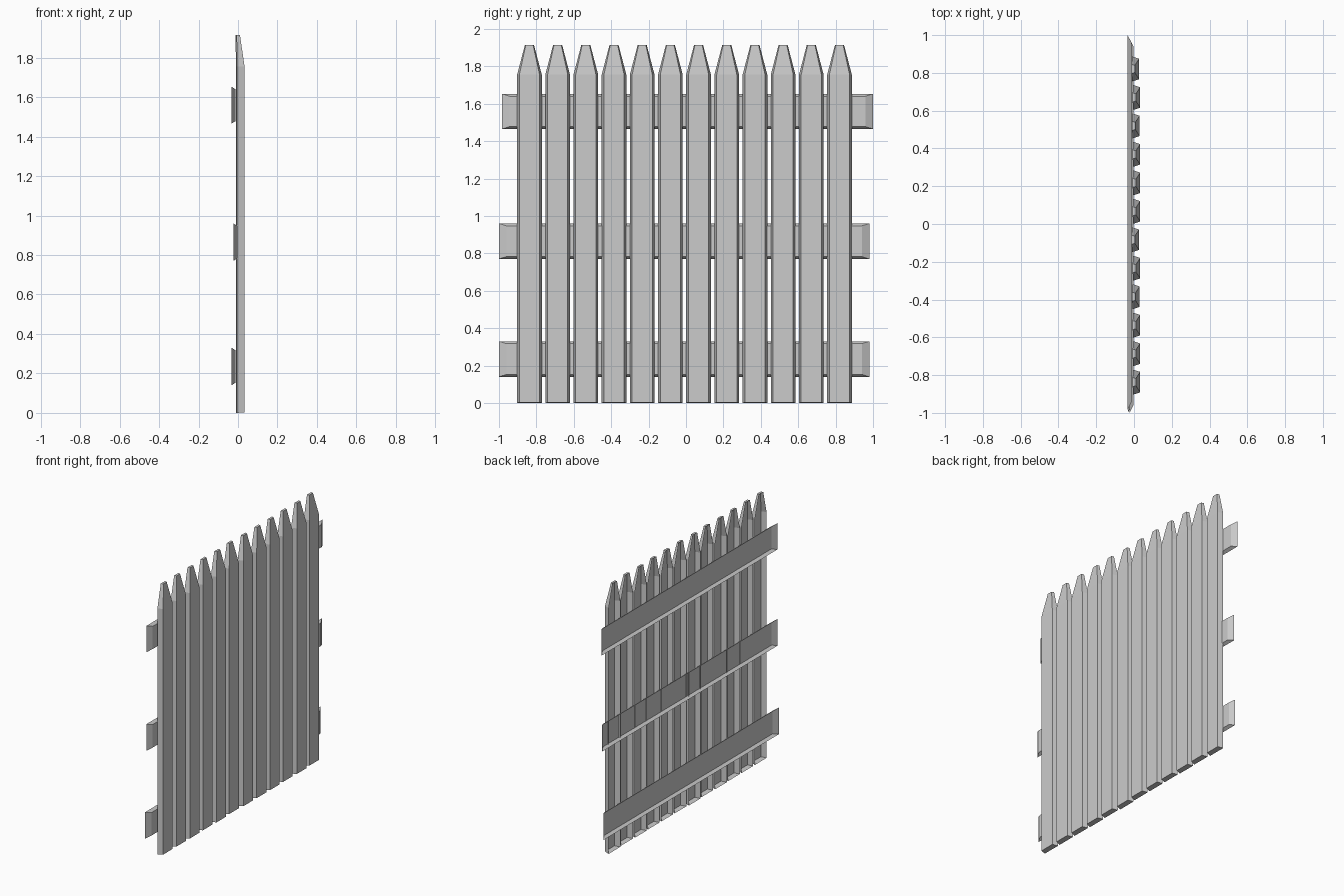
import bpy

if "Cube" in bpy.data.objects:
    bpy.data.objects.remove(bpy.data.objects["Cube"])


def shell(name, back, front, panels):
    """Open-backed board: front panels plus flanges returning to the back rim.
    Outlines run counter-clockwise seen from +x."""
    n = len(back)
    faces = [[n + i for i in p] for p in panels]
    faces += [(i, (i + 1) % n, n + (i + 1) % n, n + i) for i in range(n)]
    mesh = bpy.data.meshes.new(name)
    mesh.from_pydata(back + front, [], faces)
    ob = bpy.data.objects.new(name, mesh)
    bpy.context.collection.objects.link(ob)
    return ob


def picket_outline(yc, half, tip, x, tip_x, bottom):
    return [(x, yc - half, bottom), (x, yc + half, bottom), (x, yc + half, 1.755),
            (tip_x, yc + tip, 1.915), (tip_x, yc - tip, 1.915), (x, yc - half, 1.755)]


def rail_outline(x, y0, y1, z0, z1):
    return [(x, y0, z0), (x, y1, z0), (x, y1, z1), (x, y0, z1)]


# Pickets, a few set slightly further back
offset = {3: -0.003, 5: -0.006, 9: -0.003, 11: -0.006}
for i in range(12):
    y = -0.837 + i * 0.1507
    dx = offset.get(i, 0)
    shell(f"picket_{i + 1}",
          picket_outline(y, 0.066, 0.024, -0.004 + dx, -0.007 + dx, 0),
          picket_outline(y, 0.054, 0.019, 0.033 + dx, 0.010 + dx, 0.003),
          [(0, 1, 2, 5), (5, 2, 3, 4)])

# Horizontal rails: name, rim x, y start, y end, z bottom, z top
for name, x, y0, y1, z0, z1 in [
        ("top_rail", -0.034, -0.983, 1.0, 1.465, 1.653),
        ("middle_rail", -0.024, -1.0, 0.98, 0.77, 0.96),
        ("bottom_rail", -0.033, -1.0, 0.98, 0.14, 0.33)]:
    shell(name, rail_outline(x, y0, y1, z0, z1),
          rail_outline(x + 0.021, y0 + 0.04, y1 - 0.04, z0 + 0.013, z1 - 0.013),
          [(0, 1, 2, 3)])
